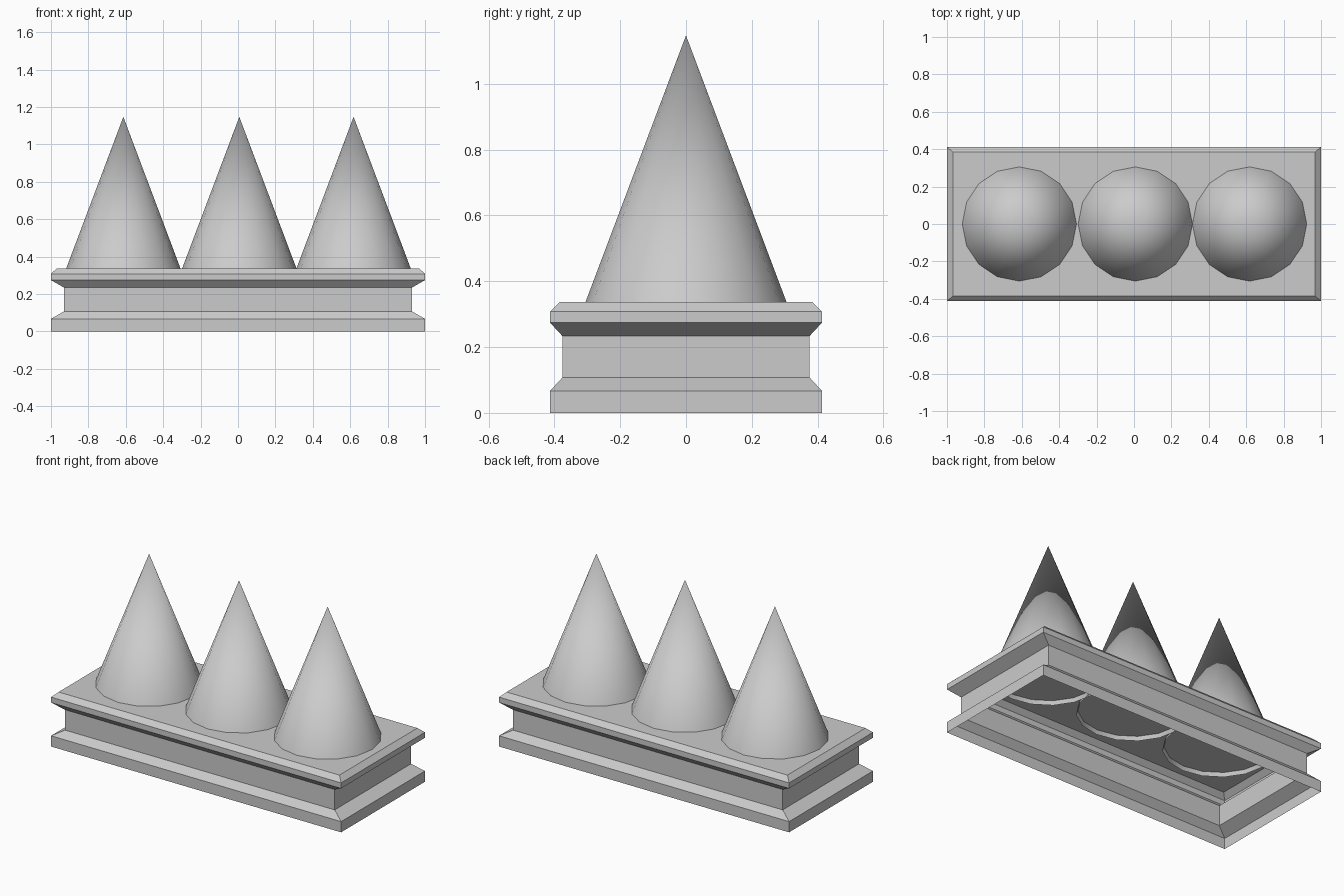
import bpy, bmesh

if "Cube" in bpy.data.objects:
    bpy.data.objects.remove(bpy.data.objects["Cube"])


def finish(name, bm, smooth=False):
    mesh = bpy.data.meshes.new(name)
    bm.to_mesh(mesh)
    bm.free()
    for p in mesh.polygons:
        p.use_smooth = smooth
    obj = bpy.data.objects.new(name, mesh)
    bpy.context.collection.objects.link(obj)
    return obj


# Moulded plinth: hollow shell, open underneath (half x, half y, z)
profile = [
    (1.0, 0.413, 0.0),
    (1.0, 0.413, 0.067),
    (0.93, 0.376, 0.107),
    (0.93, 0.376, 0.234),
    (1.0, 0.413, 0.274),
    (1.0, 0.413, 0.308),
    (0.968, 0.384, 0.337),
]
bm = bmesh.new()
rings = [[bm.verts.new((sx * x, sy * y, z))
          for sx, sy in ((-1, -1), (1, -1), (1, 1), (-1, 1))]
         for x, y, z in profile]
for low, high in zip(rings, rings[1:]):
    for i in range(4):
        j = (i + 1) % 4
        bm.faces.new((low[i], low[j], high[j], high[i]))
bm.faces.new(rings[-1])
finish("plinth", bm)

# Three open smooth cones, sunk slightly through the plinth top
APEX, BOTTOM, SLOPE, SIDES = 1.147, 0.313, 0.377, 16
height = APEX - BOTTOM
for name, x in (("left", -0.613), ("middle", 0.007), ("right", 0.618)):
    bm = bmesh.new()
    bmesh.ops.create_circle(bm, segments=SIDES, radius=height * SLOPE)
    rim = list(bm.edges)
    tip = bm.verts.new((0, 0, height))
    for e in rim:
        bm.faces.new((e.verts[0], e.verts[1], tip))
    bmesh.ops.recalc_face_normals(bm, faces=bm.faces)
    if sum(f.normal.dot(f.calc_center_median()) for f in bm.faces) < 0:
        bmesh.ops.reverse_faces(bm, faces=bm.faces)
    cone = finish(name + "_cone", bm, smooth=True)
    cone.location = (x, 0, BOTTOM)
